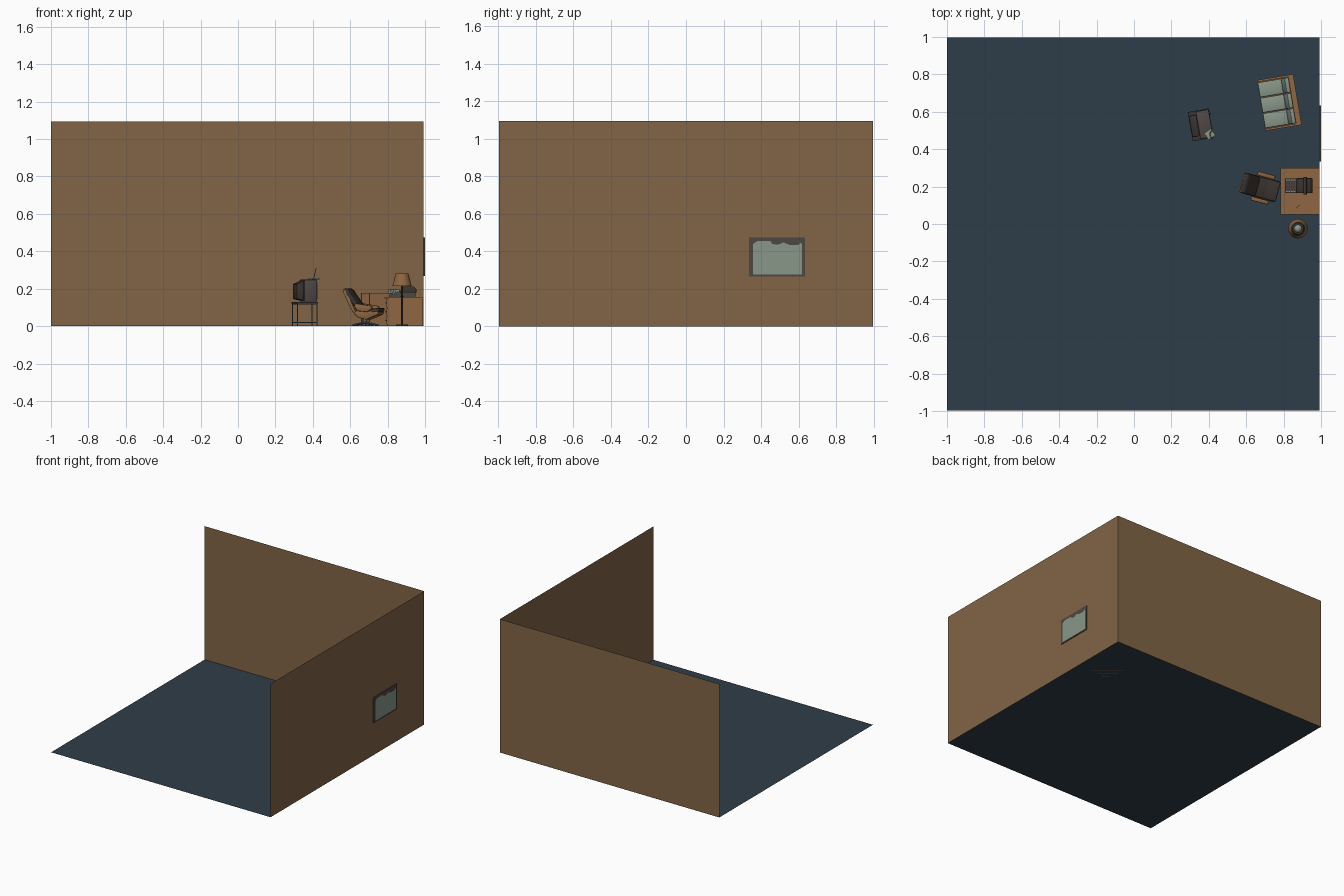
import bpy, bmesh, math
from mathutils import Matrix, Vector

if "Cube" in bpy.data.objects:
    bpy.data.objects.remove(bpy.data.objects["Cube"])


def material(name, rgb):
    m = bpy.data.materials.new(name)
    lin = [(c / 255 / 12.92 if c < 10 else ((c / 255 + 0.055) / 1.055) ** 2.4) for c in rgb]
    m.diffuse_color = (*lin, 1)
    m.use_nodes = True
    m.node_tree.nodes["Principled BSDF"].inputs["Base Color"].default_value = m.diffuse_color
    return m


WALL = material("wall brown", (130, 101, 71))
FLOOR = material("floor slate", (47, 61, 73))
WOOD = material("wood", (143, 102, 66))
DARK = material("dark leather", (58, 52, 48))
FRAME = material("frame grey", (78, 71, 68))
PALE = material("pale sage", (138, 151, 138))
METAL = material("teal metal", (84, 110, 116))


def place(x, y, deg=0, z=0.0):
    return Matrix.Translation((x, y, z)) @ Matrix.Rotation(math.radians(deg), 4, 'Z')


def finish(name, bm, mat, M=Matrix(), smooth=False):
    bmesh.ops.recalc_face_normals(bm, faces=bm.faces)
    bm.transform(M)
    me = bpy.data.meshes.new(name)
    bm.to_mesh(me)
    bm.free()
    me.materials.append(mat)
    ob = bpy.data.objects.new(name, me)
    bpy.context.collection.objects.link(ob)
    if smooth:
        bpy.ops.object.select_all(action='DESELECT')
        ob.select_set(True)
        bpy.context.view_layer.objects.active = ob
        bpy.ops.object.shade_smooth_by_angle(angle=math.radians(40))
    return ob


def box(name, lo, hi, mat, M=Matrix(), bevel=0.0):
    lo, hi = Vector(lo), Vector(hi)
    bm = bmesh.new()
    bmesh.ops.create_cube(bm, size=1)
    for v in bm.verts:
        v.co = Vector([a + (c + 0.5) * (b - a) for a, b, c in zip(lo, hi, v.co)])
    if bevel:
        bmesh.ops.bevel(bm, geom=bm.edges[:], offset=bevel, segments=2, affect='EDGES', profile=0.5)
    return finish(name, bm, mat, M, bevel > 0)


def prism(name, pts, y0, y1, mat, M=Matrix(), bevel=0.0):
    """Extrude an (x, z) outline along y."""
    bm = bmesh.new()
    f = bm.faces.new([bm.verts.new((x, y0, z)) for x, z in pts])
    r = bmesh.ops.extrude_face_region(bm, geom=[f])
    for v in r['geom']:
        if isinstance(v, bmesh.types.BMVert):
            v.co.y = y1
    if bevel:
        bmesh.ops.bevel(bm, geom=bm.edges[:], offset=bevel, segments=2, affect='EDGES', profile=0.5)
    return finish(name, bm, mat, M, bevel > 0)


def rod(name, a, b, r0, mat, M=Matrix(), r1=None, n=12):
    a, b = Vector(a), Vector(b)
    bm = bmesh.new()
    bmesh.ops.create_cone(bm, cap_ends=True, segments=n, radius1=r0,
                          radius2=r0 if r1 is None else r1, depth=(b - a).length)
    T = Matrix.Translation((a + b) / 2) @ (b - a).to_track_quat('Z', 'Y').to_matrix().to_4x4()
    return finish(name, bm, mat, M @ T, True)


def sheet(name, pts, mat):
    bm = bmesh.new()
    bm.faces.new([bm.verts.new(p) for p in pts])
    me = finish(name, bm, mat)
    return me


# Room: floor and two walls
X, Y, H = 0.993, 0.996, 1.095
sheet("floor", [(-1, -Y, 0), (X, -Y, 0), (X, Y, 0), (-1, Y, 0)], FLOOR)
sheet("back_wall", [(-1, Y, 0), (X, Y, 0), (X, Y, H), (-1, Y, H)], WALL)
sheet("right_wall", [(X, Y, 0), (X, -Y, 0), (X, -Y, H), (X, Y, H)], WALL)

# Window on the right wall, pane on both sides
box("window_frame", (0.989, 0.335, 0.267), (0.999, 0.634, 0.475), FRAME)
pane = [(.356, .278), (.356, .438), (.38, .455), (.45, .455), (.46, .44), (.49, .435),
        (.52, .448), (.55, .435), (.60, .435), (.61, .447), (.618, .44), (.618, .278)]
for nm, x in (("outer_pane", 1.0), ("inner_pane", 0.988)):
    sheet(nm, [(x, y, z) for y, z in pane], PALE)

# Sofa, facing -x
S = place(0.777, 0.65, 9.5)
D, W = 0.098, 0.1375
box("sofa_base", (-D + .004, -W + .01, 0), (D - .02, W - .01, 0.05), WOOD, S)
box("sofa_back", (D - .028, -W, 0), (D, W, 0.177), WOOD, S)
for s in (-1, 1):
    box("sofa_arm", (-D, min(s * W, s * (W - .011)), 0), (D, max(s * W, s * (W - .011)), 0.176), WOOD, S)
cw = 2 * (W - .012) / 3
for i in range(3):
    y0 = -W + .012 + i * cw
    box("seat_cushion", (-D, y0 + .001, .05), (.045, y0 + cw - .001, .1), PALE, S, .007)
    prism("back_cushion", [(.028, .1), (.07, .1), (.07, .195), (.048, .2)],
          y0 + .001, y0 + cw - .001, PALE, S, .006)

# Desk with two drawer pedestals, knee hole on the -x side
box("desk_top", (.782, .05, .147), (.992, .30, .157), WOOD)
box("desk_back", (.978, .055, 0), (.99, .295, .147), WOOD)
for y0, y1 in ((.055, .12), (.23, .295)):
    box("desk_pedestal", (.80, y0, 0), (.978, y1, .147), WOOD)
    for k in range(3):
        z = .008 + k * .046
        box("drawer_front", (.795, y0 + .005, z), (.80, y1 - .005, z + .041), WOOD)
        box("drawer_handle", (.789, (y0 + y1) / 2 - .01, z + .02), (.795, (y0 + y1) / 2 + .01, z + .026), DARK)

# Typewriter on the desk
T = place(0, .205, 0, .157)
prism("typewriter_base", [(.808, 0), (.95, 0), (.95, .03), (.87, .03), (.808, .01)], -.038, .038, FRAME, T)
prism("typewriter_hood", [(.867, .02), (.953, .02), (.955, .04), (.94, .056), (.89, .056), (.872, .045)],
      -.04, .04, DARK, T, .004)
rod("typewriter_roller", (.915, -.046, .06), (.915, .046, .06), .009, DARK, T)
for r in range(4):
    for c in range(8):
        x, y = .818 + r * .0125, -.031 + c * .0088
        z = .01 + (x - .808) * .32
        box("key", (x - .004, y - .003, z - .002), (x + .004, y + .003, z + .005), DARK if c % 7 else PALE, T)
rod("pencil", (.87, .085, .159), (.885, .10, .159), .002, PALE)

# Desk chair: moulded shell, tilted back, star base
C = place(.68, .195, -15)
prism("seat_shell", [(-.05, .07), (-.025, .045), (.02, .035), (.085, .062), (.09, .075), (-.03, .085)],
      -.058, .058, WOOD, C, .004)
prism("seat_cushion_chair", [(-.035, .08), (.02, .062), (.092, .075), (.095, .098), (.03, .092), (-.03, .11)],
      -.055, .055, DARK, C, .008)
prism("back_shell", [(-.045, .06), (-.035, .07), (-.09, .19), (-.108, .198), (-.105, .175), (-.075, .11)],
      -.055, .055, WOOD, C, .003)
prism("back_pad", [(-.03, .085), (-.015, .11), (-.06, .17), (-.078, .2), (-.106, .203), (-.095, .165)],
      -.056, .056, DARK, C, .01)
for s in (-1, 1):
    y0, y1 = sorted((s * .058, s * .08))
    prism("armrest", [(-.04, .105), (-.035, .122), (.055, .108), (.06, .094), (.03, .075), (-.02, .08)],
          y0, y1, WOOD, C, .004)
rod("chair_stem", (0, 0, .012), (0, 0, .05), .008, METAL, C)
for i in range(5):
    a = math.tau * i / 5
    rod("chair_foot", (0, 0, .02), (.072 * math.cos(a), .072 * math.sin(a), .006), .006, METAL, C, .004, 8)

# Floor lamp
L = place(.877, -.025)
rod("lamp_base", (0, 0, .001), (0, 0, .01), .034, DARK, L, .03, 24)
rod("lamp_stem", (0, 0, .01), (0, 0, .25), .005, DARK, L)
bm = bmesh.new()
bmesh.ops.create_cone(bm, cap_ends=False, segments=24, radius1=.052, radius2=.034, depth=.067)
finish("lamp_shade", bm, WOOD, L @ Matrix.Translation((0, 0, .247)), True)
bm = bmesh.new()
bmesh.ops.create_uvsphere(bm, u_segments=16, v_segments=10, radius=.022)
finish("lamp_bulb", bm, PALE, L @ Matrix.Translation((0, 0, .252)), True)

# Television cart with thin metal legs, rotated towards the sofa
V = place(.357, .53, 10)
for sx in (-1, 1):
    for sy in (-1, 1):
        rod("cart_leg", (sx * .053, sy * .075, 0), (sx * .053, sy * .075, .125), .003, METAL, V, n=8)
    for z in (.02, .118):
        rod("cart_rail", (sx * .053, -.075, z), (sx * .053, .075, z), .003, METAL, V, n=8)
for sy in (-1, 1):
    for z in (.02, .118):
        rod("cart_end_rail", (-.053, sy * .075, z), (.053, sy * .075, z), .003, METAL, V, n=8)
box("cart_top", (-.057, -.079, .122), (.057, .079, .129), DARK, V)

# Television: cabinet, narrower rear housing, screen and knobs facing +x
box("tv_cabinet", (-.015, -.075, .131), (.055, .075, .248), FRAME, V, .004)
prism("tv_rear", [(-.055, .145), (-.015, .136), (-.015, .243), (-.055, .225)], -.058, .058, DARK, V, .006)
box("tv_screen", (.053, -.065, .145), (.058, .035, .237), PALE, V, .002)
for z in (.215, .19):
    rod("tv_knob", (.054, .055, z), (.062, .055, z), .008, DARK, V)
for i in range(5):
    box("speaker_slat", (.055, .043, .142 + i * .007), (.057, .067, .145 + i * .007), DARK, V)
box("antenna_box", (-.022, -.022, .248), (.022, .022, .258), PALE, place(.405, .48, 35))
for dy in (-.03, .025):
    rod("antenna_rod", (.405, .48, .257), (.418, .48 + dy, .31), .0018, METAL, n=8)
